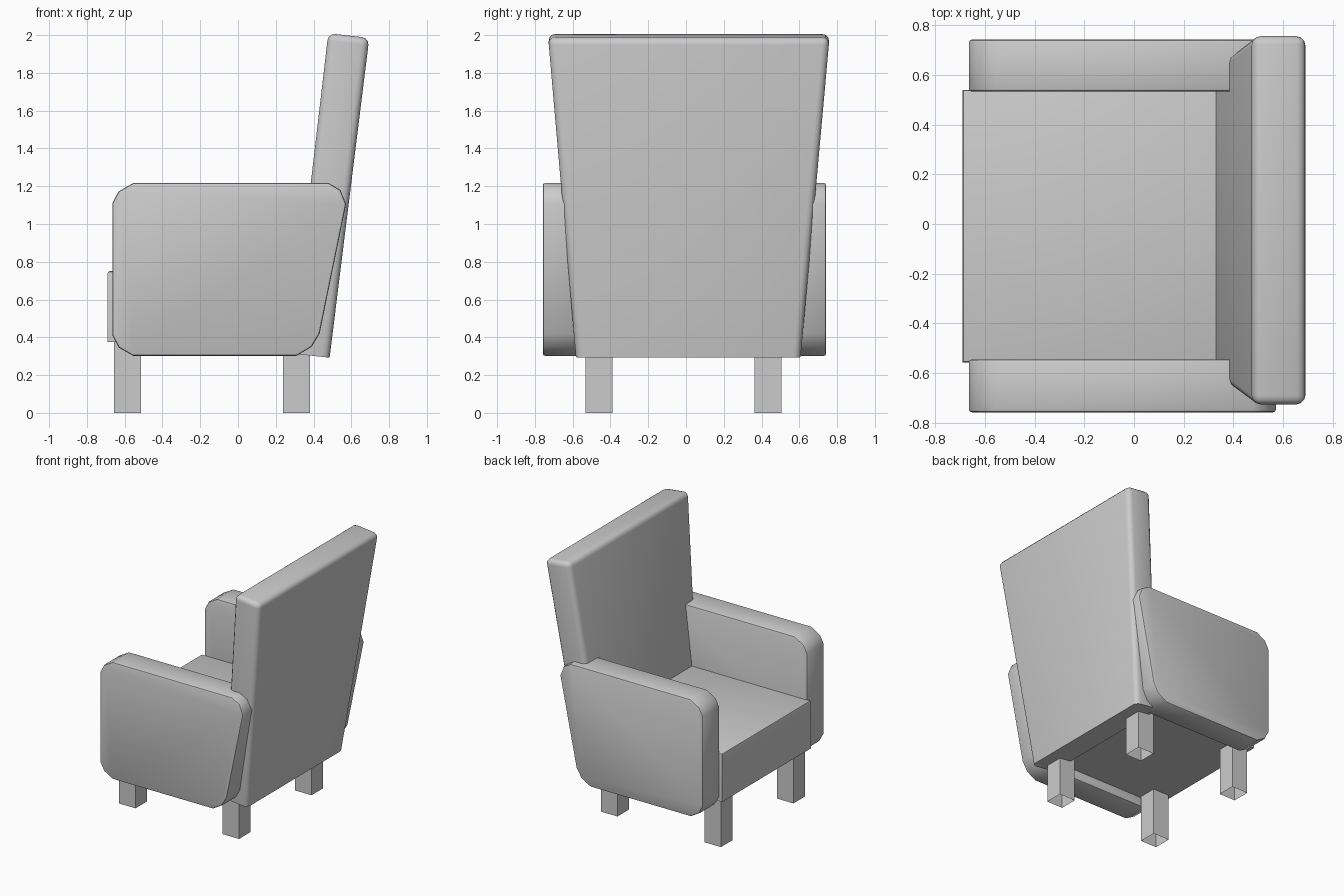
import bpy, bmesh, math

if "Cube" in bpy.data.objects:
    bpy.data.objects.remove(bpy.data.objects["Cube"])


def finish(name, bm, width=0.0, segments=2, keep=lambda e: True):
    """Bevel chosen edges, turn the bmesh into an object and smooth it."""
    bmesh.ops.recalc_face_normals(bm, faces=bm.faces)
    if width:
        edges = [e for e in bm.edges if keep(e)]
        bmesh.ops.bevel(bm, geom=edges, offset=width, segments=segments,
                        profile=0.5, affect='EDGES', clamp_overlap=True)
    me = bpy.data.meshes.new(name)
    bm.to_mesh(me)
    bm.free()
    ob = bpy.data.objects.new(name, me)
    bpy.context.collection.objects.link(ob)
    if width:
        bpy.ops.object.select_all(action='DESELECT')
        ob.select_set(True)
        bpy.context.view_layer.objects.active = ob
        bpy.ops.object.shade_smooth_by_angle(angle=math.radians(35))
    return ob


def loft(loop_a, loop_b, cap_a=True):
    """Solid between two matching point loops."""
    bm = bmesh.new()
    a = [bm.verts.new(p) for p in loop_a]
    b = [bm.verts.new(p) for p in loop_b]
    n = len(a)
    for i in range(n):
        j = (i + 1) % n
        bm.faces.new((a[i], a[j], b[j], b[i]))
    if cap_a:
        bm.faces.new(a)
    bm.faces.new(b)
    return bm


def rect(x0, x1, y0, y1, z):
    return [(x0, y0, z), (x1, y0, z), (x1, y1, z), (x0, y1, z)]


# Armrests: side profile with cut corners, extruded sideways
arm = [(-0.665, 1.11), (-0.633, 1.172), (-0.555, 1.217), (0.48, 1.217),
       (0.542, 1.18), (0.572, 1.105), (0.432, 0.42), (0.39, 0.35),
       (0.31, 0.302), (-0.555, 0.302), (-0.63, 0.345), (-0.665, 0.41)]
for name, y0, y1 in (("right_armrest", -0.758, -0.545),
                     ("left_armrest", 0.533, 0.742)):
    finish(name, loft([(x, y0, z) for x, z in arm],
                      [(x, y1, z) for x, z in arm]), 0.012, 2,
           lambda e: abs(e.verts[0].co.y - e.verts[1].co.y) < 1e-4)

# Backrest: leaning slab that widens upward
bottom = [(0.28, -0.583, 0.315), (0.485, -0.583, 0.292),
          (0.485, 0.607, 0.292), (0.28, 0.607, 0.315)]
top = [(0.478, -0.73, 2.01), (0.695, -0.73, 1.985),
       (0.695, 0.76, 1.985), (0.478, 0.76, 2.01)]
finish("backrest", loft(bottom, top), 0.038, 3,
       lambda e: max(v.co.z for v in e.verts) > 0.5)

# Seat cushion
finish("seat", loft(rect(-0.69, 0.4, -0.557, 0.54, 0.375),
                    rect(-0.69, 0.4, -0.557, 0.54, 0.75)), 0.01, 2,
       lambda e: min(v.co.z for v in e.verts) > 0.5)

# Square legs, open underneath
for side, x in (("front", -0.585), ("back", 0.31)):
    for hand, y in (("right", -0.46), ("left", 0.434)):
        finish(f"{side}_{hand}_leg",
               loft(rect(x - 0.071, x + 0.071, y - 0.071, y + 0.071, 0.0),
                    rect(x - 0.071, x + 0.071, y - 0.071, y + 0.071, 0.38),
                    cap_a=False))
